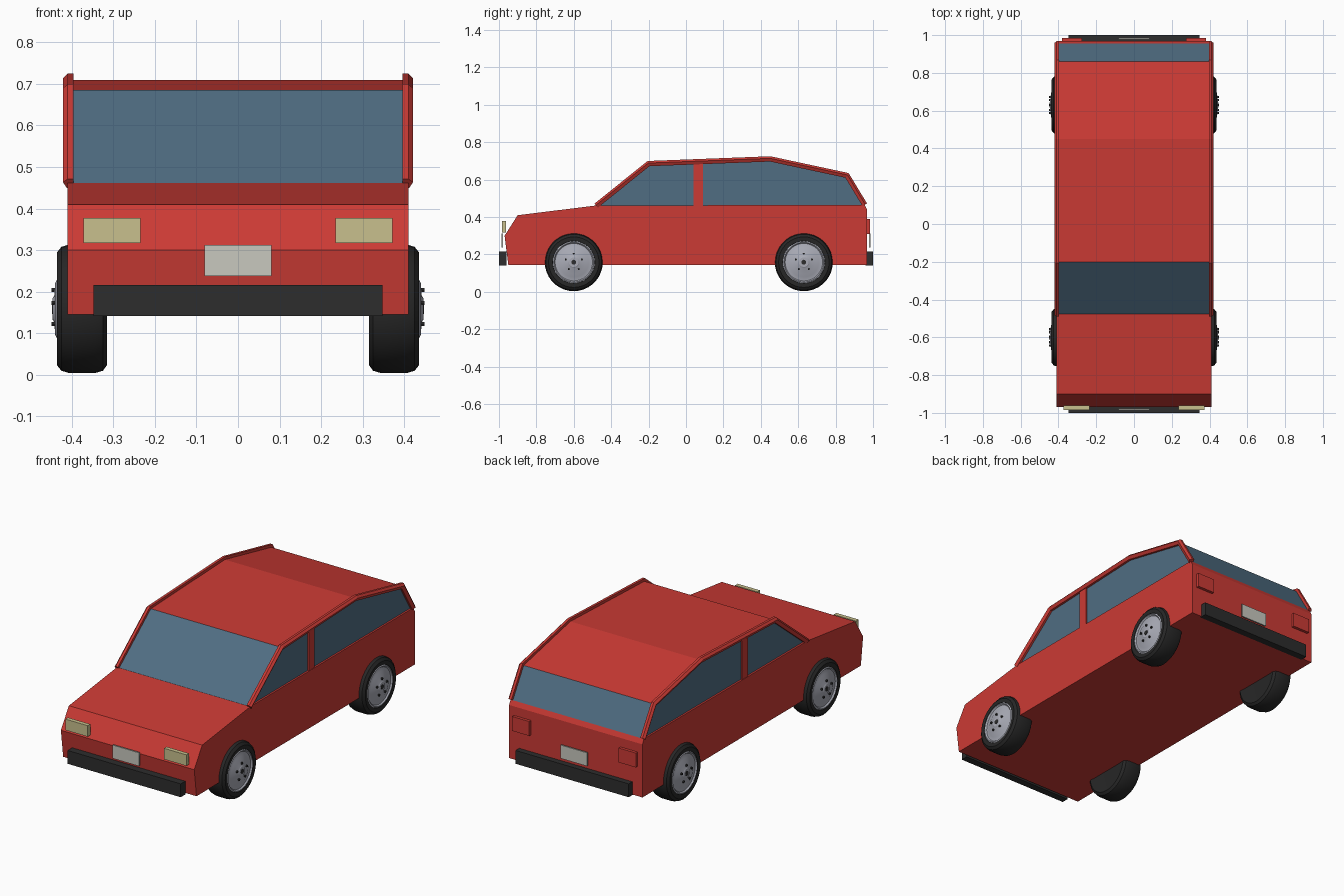
import bpy, bmesh, math
from mathutils import Vector

if "Cube" in bpy.data.objects:
    bpy.data.objects.remove(bpy.data.objects["Cube"])


def material(name, rgb):
    m = bpy.data.materials.new(name)
    m.diffuse_color = (*rgb, 1)
    m.use_nodes = True
    m.node_tree.nodes["Principled BSDF"].inputs["Base Color"].default_value = m.diffuse_color
    return m


RED = material("red paint", (0.60, 0.043, 0.035))
GLASS = material("blue glass", (0.08, 0.155, 0.225))
BLACK = material("bumper black", (0.026, 0.026, 0.026))
RUBBER = material("tyre rubber", (0.020, 0.020, 0.020))
METAL = material("wheel metal", (0.40, 0.41, 0.47))
LAMP = material("lamp cream", (0.58, 0.53, 0.27))
PLATE = material("plate white", (0.58, 0.58, 0.52))


def finish(bm, name, *mats):
    bmesh.ops.recalc_face_normals(bm, faces=bm.faces)
    me = bpy.data.meshes.new(name)
    bm.to_mesh(me)
    bm.free()
    for m in mats:
        me.materials.append(m)
    ob = bpy.data.objects.new(name, me)
    bpy.context.collection.objects.link(ob)
    return ob


def loft(bm, rings, closed=False):
    """Skin a list of point rings, capping the ends unless closed."""
    vr = [[bm.verts.new(p) for p in r] for r in rings]
    n = len(vr[0])
    for i in range(len(vr) if closed else len(vr) - 1):
        a, b = vr[i], vr[(i + 1) % len(vr)]
        for j in range(n):
            bm.faces.new((a[j], a[(j + 1) % n], b[(j + 1) % n], b[j]))
    if not closed:
        bm.faces.new(vr[0])
        bm.faces.new(vr[-1])


def prism(name, profile, half, *mats):
    """Extrude a (y, z) profile across the car."""
    bm = bmesh.new()
    loft(bm, [[(x, y, z) for y, z in profile] for x in (-half, half)])
    return finish(bm, name, *mats)


def box(name, lo, hi, mat):
    bm = bmesh.new()
    (x0, y0, z0), (x1, y1, z1) = lo, hi
    loft(bm, [[(x0, y0, z), (x1, y0, z), (x1, y1, z), (x0, y1, z)] for z in (z0, z1)])
    return finish(bm, name, mat)


def lathe(name, profile, mat, centre, side, segs=36):
    """Spin an (x, radius) profile about the axle."""
    bm = bmesh.new()
    rings = []
    for x, r in profile:
        ang = [2 * math.pi * k / segs for k in range(segs)]
        rings.append([(side * x, centre[0] + r * math.cos(a), centre[1] + r * math.sin(a))
                      for a in ang])
    loft(bm, rings)
    ob = finish(bm, name, mat)
    bpy.ops.object.select_all(action='DESELECT')
    ob.select_set(True)
    bpy.context.view_layer.objects.active = ob
    bpy.ops.object.shade_smooth_by_angle(angle=math.radians(30))
    return ob


# Lower body
prism("body", [(-0.95, 0.145), (-0.97, 0.30), (-0.90, 0.41), (-0.48, 0.462),
               (0.955, 0.465), (0.968, 0.44), (0.968, 0.145)], 0.41, RED)

# Cabin: glass sides and screens, red roof
roof = [(-0.48, 0.46), (-0.20, 0.685), (0.45, 0.71), (0.86, 0.622), (0.955, 0.465)]
cabin = prism("cabin", roof, 0.40, GLASS, RED)
for f in cabin.data.polygons:
    f.material_index = 1 if f.normal.z > 0.9 else 0

# Rails that follow the window outline on both sides
section = [(0.396, 0.015), (0.41, 0.015), (0.421, 0.004), (0.412, -0.013), (0.396, -0.013)]
pts = [Vector(p) for p in roof]
dirs = [(b - a).normalized() for a, b in zip(pts, pts[1:])]
for side, label in ((-1, "left"), (1, "right")):
    bm = bmesh.new()
    rings = []
    for i, p in enumerate(pts):
        d0, d1 = dirs[max(i - 1, 0)], dirs[min(i, len(dirs) - 1)]
        n0, n1 = Vector((-d0.y, d0.x)), Vector((-d1.y, d1.x))
        m = (n0 + n1) / (1 + n0.dot(n1))
        rings.append([(side * x, p.x + m.x * o, p.y + m.y * o) for x, o in section])
    loft(bm, rings)
    finish(bm, "roof_rail_" + label, RED)

    # Door pillar
    xs = sorted((side * 0.39, side * 0.408))
    box("door_pillar_" + label, (xs[0], 0.04, 0.455), (xs[1], 0.09, 0.69), RED)

    # Lamps
    xs = sorted((side * 0.235, side * 0.372))
    box("headlight_" + label, (xs[0], -0.985, 0.317), (xs[1], -0.962, 0.378), LAMP)
    xs = sorted((side * 0.275, side * 0.38))
    box("tail_light_" + label, (xs[0], 0.96, 0.31), (xs[1], 0.984, 0.39), RED)

# Bumpers and number plates, front and back
for s, label in ((-1, "front"), (1, "rear")):
    ys = sorted((s * 0.96, s * 1.0))
    box(label + "_bumper", (-0.348, ys[0], 0.142), (0.348, ys[1], 0.216), BLACK)
    ys = sorted((s * 0.978, s * 0.986))
    box(label + "_plate", (-0.081, ys[0], 0.238), (0.081, ys[1], 0.312), PLATE)

# Wheels: tyre, dished rim, lug nuts and centre cap
tyre = [(0.318, 0.105), (0.315, 0.135), (0.325, 0.149), (0.345, 0.155), (0.405, 0.155),
        (0.425, 0.149), (0.436, 0.135), (0.434, 0.113), (0.424, 0.108)]
rim = [(0.36, 0.110), (0.432, 0.112), (0.435, 0.106), (0.428, 0.100), (0.431, 0.080),
       (0.440, 0.062), (0.442, 0.032), (0.446, 0.026), (0.446, 0.012)]
for side, sl in ((-1, "left"), (1, "right")):
    for y, yl in ((-0.60, "front"), (0.63, "rear")):
        tag = yl + "_" + sl
        c = (y, 0.159)
        lathe("tyre_" + tag, tyre, RUBBER, c, side)
        lathe("rim_" + tag, rim, METAL, c, side)
        lathe("centre_cap_" + tag, [(0.43, 0.013), (0.448, 0.013)], BLACK, c, side, 12)
        for k in range(5):
            a = math.pi / 2 + 2 * math.pi * k / 5
            nut = (y + 0.045 * math.cos(a), 0.159 + 0.045 * math.sin(a))
            lathe("lug_nut_%s_%d" % (tag, k), [(0.43, 0.006), (0.449, 0.006)],
                  BLACK, nut, side, 6)
